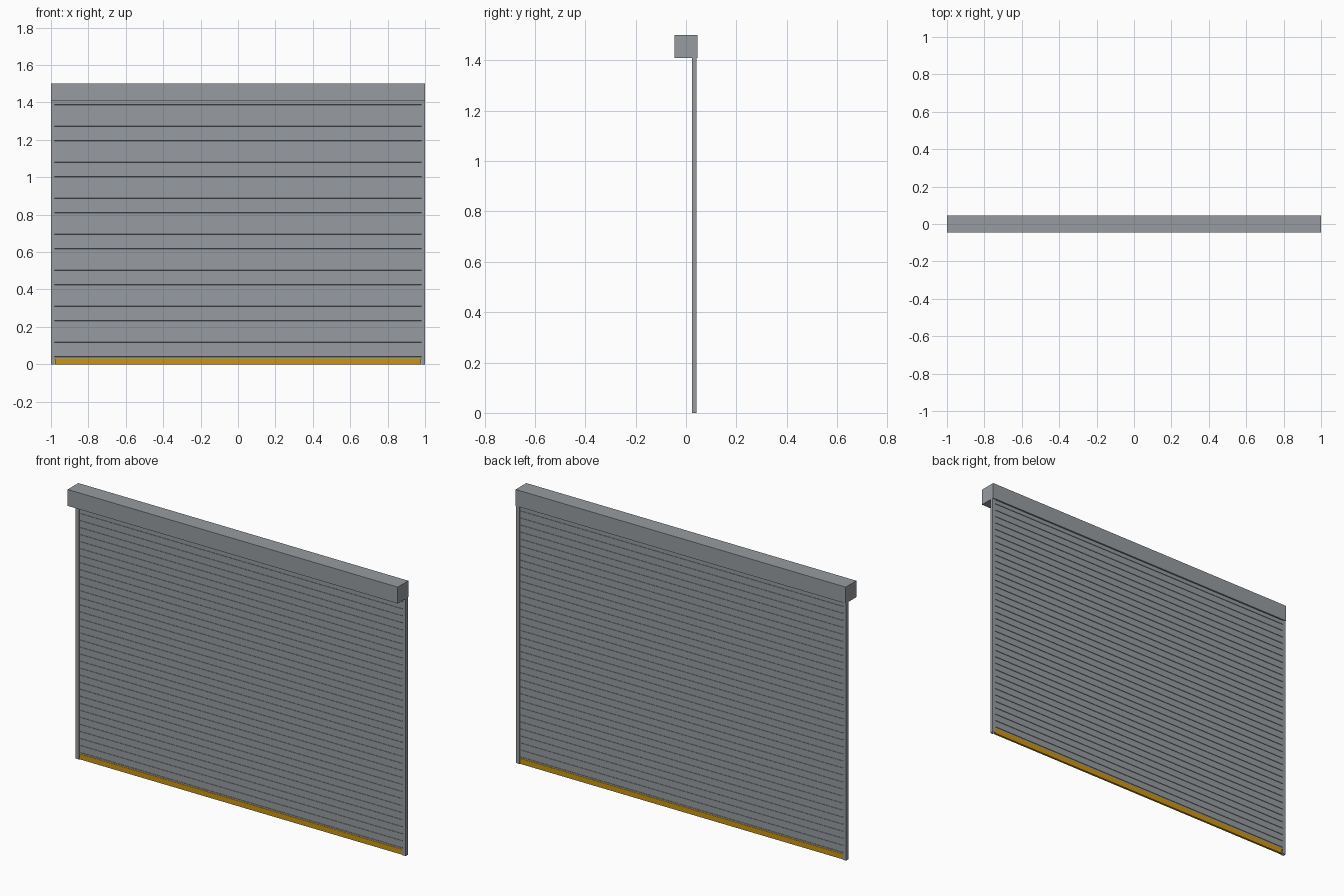
import bpy
import bmesh

old = bpy.data.objects.get("Cube")
if old:
    bpy.data.objects.remove(old, do_unlink=True)


def material(name, rgb):
    m = bpy.data.materials.new(name)
    m.use_nodes = True
    color = (*rgb, 1)
    m.diffuse_color = color
    m.node_tree.nodes["Principled BSDF"].inputs["Base Color"].default_value = color
    return m


GREY = material("steel grey", (0.31, 0.33, 0.35))
AMBER = material("safety amber", (0.60, 0.30, 0.004))


def extrude_x(name, profile, x0, x1, mat):
    """Sweep a closed (y, z) profile along x."""
    bm = bmesh.new()
    face = bm.faces.new([bm.verts.new((x0, y, z)) for y, z in profile])
    res = bmesh.ops.extrude_face_region(bm, geom=[face])
    verts = [v for v in res["geom"] if isinstance(v, bmesh.types.BMVert)]
    bmesh.ops.translate(bm, verts=verts, vec=(x1 - x0, 0, 0))
    bmesh.ops.recalc_face_normals(bm, faces=bm.faces)
    mesh = bpy.data.meshes.new(name)
    bm.to_mesh(mesh)
    bm.free()
    mesh.materials.append(mat)
    obj = bpy.data.objects.new(name, mesh)
    bpy.context.collection.objects.link(obj)
    return obj


def box(name, xs, ys, zs, mat):
    profile = [(ys[0], zs[0]), (ys[1], zs[0]), (ys[1], zs[1]), (ys[0], zs[1])]
    return extrude_x(name, profile, *xs, mat)


TOP, BOX_BOTTOM = 1.5, 1.41
BACK, FRONT = 0.042, 0.023
MID = (BACK + FRONT) / 2

# Roller housing
box("roller_housing", (-1, 1), (-0.046, 0.046), (BOX_BOTTOM, TOP), GREY)

# Channel-shaped guide rails
for side, label in ((1, "left"), (-1, "right")):
    def span(a, b):
        return sorted((side * a, side * b))
    box(label + "_rail_web", span(0.996, 1), (FRONT, BACK), (0, BOX_BOTTOM), GREY)
    box(label + "_rail_front_lip", span(0.98, 0.996), (FRONT, FRONT + 0.003),
        (0, BOX_BOTTOM), GREY)
    box(label + "_rail_back_lip", span(0.98, 0.996), (BACK - 0.003, BACK),
        (0, BOX_BOTTOM), GREY)

# Curtain slats: flat body with a narrow recessed joint below
PITCH, START, HALF, JOINT = 0.0385, 0.037, 0.0045, 0.002
slat_profile = [(MID - JOINT, 0), (MID + JOINT, 0), (MID + JOINT, 0.003),
                (MID + HALF, 0.004), (MID + HALF, PITCH),
                (MID - HALF, PITCH), (MID - HALF, 0.004), (MID - JOINT, 0.003)]
slat = extrude_x("curtain_slats", slat_profile, -0.99, 0.99, GREY)
slat.location.z = START
stack = slat.modifiers.new("stack", 'ARRAY')
stack.count = 36
stack.use_relative_offset = False
stack.use_constant_offset = True
stack.constant_offset_displace = (0, 0, PITCH)

# Bottom bar with its safety edge
box("bottom_bar", (-0.99, 0.99), (MID - HALF, MID + HALF), (0.029, START), GREY)
box("safety_edge", (-0.978, 0.978), (MID - 0.006, MID + 0.006), (0, 0.029), AMBER)
